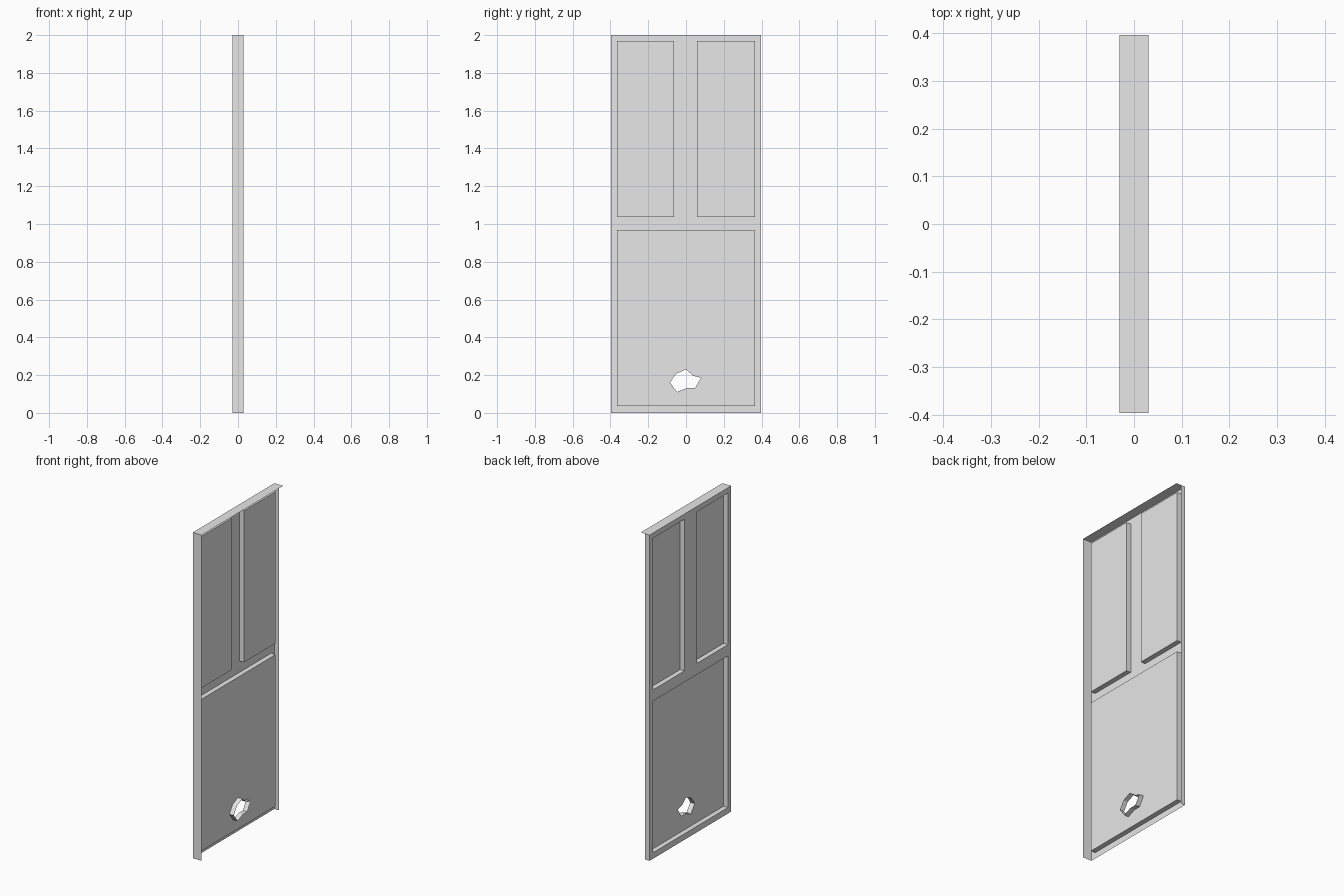
import bpy, bmesh

cube = bpy.data.objects.get("Cube")
if cube:
    bpy.data.objects.remove(cube, do_unlink=True)

W, H, T = 0.396, 2.0, 0.03          # half width, height, half thickness

grey = bpy.data.materials.new("light_grey")
grey.use_nodes = True
grey.diffuse_color = (0.8, 0.8, 0.8, 1)
grey.node_tree.nodes["Principled BSDF"].inputs["Base Color"].default_value = (0.8, 0.8, 0.8, 1)


def finish(name, bm):
    bmesh.ops.remove_doubles(bm, verts=bm.verts, dist=0.0001)
    mesh = bpy.data.meshes.new(name)
    bm.to_mesh(mesh)
    bm.free()
    mesh.materials.append(grey)
    obj = bpy.data.objects.new(name, mesh)
    bpy.context.collection.objects.link(obj)
    return obj


def add_face(bm, points):
    return bm.faces.new([bm.verts.new(p) for p in points])


def plate(bm, x, y0, y1, z0, z1):
    """Upright sheet facing -x."""
    add_face(bm, [(x, y0, z0), (x, y0, z1), (x, y1, z1), (x, y1, z0)])


def strip(bm, outline, x0, x1, closed=True):
    """Band swept along x from an outline of (y, z) points."""
    ends = outline[1:] + outline[:1] if closed else outline[1:]
    for (ya, za), (yb, zb) in zip(outline, ends):
        add_face(bm, [(x0, ya, za), (x0, yb, zb), (x1, yb, zb), (x1, ya, za)])


def rectangle(y0, y1, z0, z1):
    return [(y0, z0), (y1, z0), (y1, z1), (y0, z1)]


# Panel openings: y0, y1, z0, z1
lower = (-0.365, 0.365, 0.037, 0.968)
upper_a = (-0.365, -0.063, 1.037, 1.968)
upper_b = (0.058, 0.365, 1.037, 1.968)

# Face frame: stiles, rails and the middle stile
bm = bmesh.new()
plate(bm, -T, -W, lower[0], 0, H)
plate(bm, -T, lower[1], W, 0, H)
for z0, z1 in ((0, lower[2]), (lower[3], upper_a[2]), (upper_a[3], H)):
    plate(bm, -T, lower[0], lower[1], z0, z1)
plate(bm, -T, upper_a[1], upper_b[0], upper_a[2], upper_a[3])
finish("face_frame", bm)

# Recess walls around each panel
bm = bmesh.new()
for opening in (lower, upper_a, upper_b):
    strip(bm, rectangle(*opening), -T, 0)
finish("recess_walls", bm)

# Upper panels
bm = bmesh.new()
for opening in (upper_a, upper_b):
    plate(bm, 0, *opening)
finish("upper_panels", bm)

# Lower panel with a ragged hole
hole = [(0, 0.23), (0.037, 0.197), (0.08, 0.186), (0.048, 0.132),
        (0.005, 0.132), (-0.048, 0.111), (-0.084, 0.16), (-0.053, 0.207)]
bm = bmesh.new()
edges = []
for loop in (rectangle(*lower), hole):
    verts = [bm.verts.new((0, y, z)) for y, z in loop]
    edges += [bm.edges.new((a, b)) for a, b in zip(verts, verts[1:] + verts[:1])]
bmesh.ops.triangle_fill(bm, edges=edges, use_beauty=True, normal=(-1, 0, 0))
finish("lower_panel", bm)

# Rim through the hole
bm = bmesh.new()
strip(bm, hole, 0, T)
finish("hole_rim", bm)

# Outer edges: full depth on the front and top, half depth on the back
bm = bmesh.new()
strip(bm, [(-W, 0), (-W, H), (W, H)], -T, T, closed=False)
finish("front_and_top_edges", bm)
bm = bmesh.new()
strip(bm, [(W, H), (W, 0)], -T, 0, closed=False)
finish("back_edge", bm)
